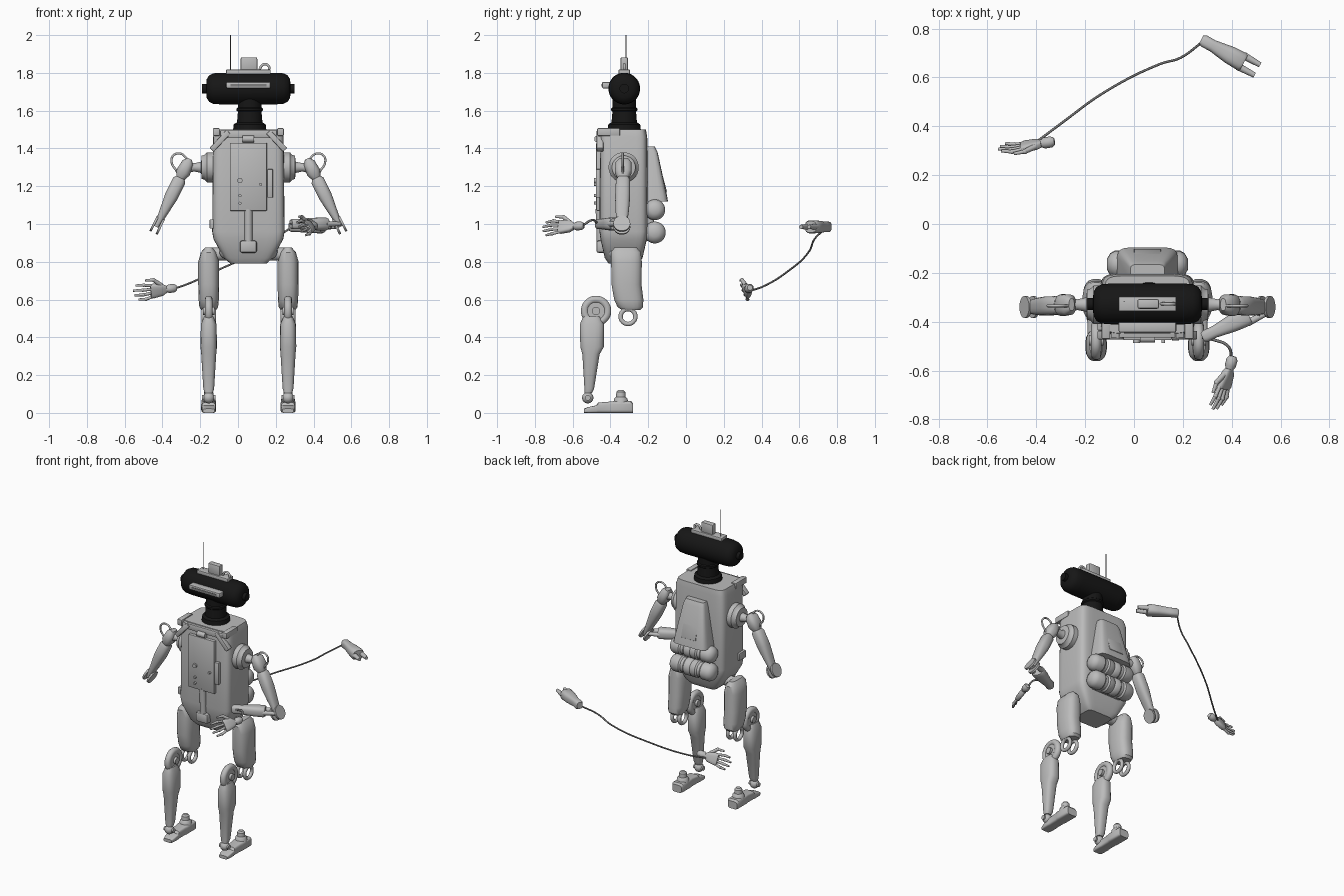
import bpy, bmesh, math
from mathutils import Vector, Matrix

cube = bpy.data.objects.get("Cube")
if cube:
    bpy.data.objects.remove(cube)

X, Y, Z = Vector((1, 0, 0)), Vector((0, 1, 0)), Vector((0, 0, 1))
CX = 0.055          # body mid-plane
SIDES = (("right", -1), ("left", 1))


def material(name, value):
    m = bpy.data.materials.new(name)
    m.use_nodes = True
    col = (value, value, value, 1)
    m.diffuse_color = col
    m.node_tree.nodes["Principled BSDF"].inputs["Base Color"].default_value = col
    return m


GREY = material("light grey", 0.5)
BLACK = material("black", 0.008)
WIRE = material("wire grey", 0.2)


def finish(name, bm, mat, bevel=0):
    if bevel:
        bmesh.ops.bevel(bm, geom=bm.edges[:], offset=bevel, segments=2, affect='EDGES', profile=0.5)
    bmesh.ops.recalc_face_normals(bm, faces=bm.faces[:])
    me = bpy.data.meshes.new(name)
    bm.to_mesh(me)
    bm.free()
    me.shade_smooth()
    me.set_sharp_from_angle(angle=math.radians(35))
    me.materials.append(mat)
    ob = bpy.data.objects.new(name, me)
    bpy.context.collection.objects.link(ob)
    return ob


def box(name, c, size, mat=GREY, bevel=0.004, rot=None):
    bm = bmesh.new()
    m = Matrix.Translation(c) @ (rot or Matrix()) @ Matrix.Diagonal((*size, 1))
    bmesh.ops.create_cube(bm, size=1, matrix=m)
    return finish(name, bm, mat, bevel)


def loft(name, rings, u=X, v=Y, mat=GREY, n=20, power=1.0):
    """Skin elliptic rings (centre, half width u, half width v); power < 1 squares them."""
    bm = bmesh.new()
    loops = []
    for c, a, b in rings:
        loop = []
        for i in range(n):
            t = math.tau * (i + 0.5) / n
            cu, sv = math.cos(t), math.sin(t)
            cu = math.copysign(abs(cu) ** power, cu)
            sv = math.copysign(abs(sv) ** power, sv)
            loop.append(bm.verts.new(Vector(c) + u * a * cu + v * b * sv))
        loops.append(loop)
    for p, q in zip(loops, loops[1:]):
        for i in range(n):
            bm.faces.new((p[i], p[(i + 1) % n], q[(i + 1) % n], q[i]))
    bm.faces.new(loops[0])
    bm.faces.new(loops[-1])
    return finish(name, bm, mat)


def lathe(name, p, q, profile, mat=GREY, n=24):
    """Turn (fraction along p-q, radius) pairs about the line p-q."""
    p, q = Vector(p), Vector(q)
    d = (q - p).normalized()
    u = d.orthogonal().normalized()
    return loft(name, [(p.lerp(q, t), r, r) for t, r in profile], u, d.cross(u), mat, n)


def rod(name, p, q, r, r2=None, mat=GREY, n=16):
    return lathe(name, p, q, [(0, r), (1, r2 or r)], mat, n)


def ball(name, c, r, mat=GREY):
    bm = bmesh.new()
    bmesh.ops.create_uvsphere(bm, u_segments=20, v_segments=12, radius=r, matrix=Matrix.Translation(c))
    return finish(name, bm, mat)


def tube(name, pts, r, mat=GREY, closed=False):
    cu = bpy.data.curves.new(name, 'CURVE')
    cu.dimensions = '3D'
    cu.bevel_depth, cu.bevel_resolution, cu.resolution_u = r, 3, 6
    cu.use_fill_caps = True
    sp = cu.splines.new('BEZIER')
    sp.bezier_points.add(len(pts) - 1)
    for bp, p in zip(sp.bezier_points, pts):
        bp.co = p
        bp.handle_left_type = bp.handle_right_type = 'AUTO'
    sp.use_cyclic_u = closed
    cu.materials.append(mat)
    ob = bpy.data.objects.new(name, cu)
    bpy.context.collection.objects.link(ob)


def ring(name, c, major, minor):
    pts = [Vector(c) + Vector((0, math.cos(k * math.tau / 8), math.sin(k * math.tau / 8))) * major for k in range(8)]
    tube(name, pts, minor, closed=True)


# Torso with tapered underside
loft("torso", [((CX, -0.33, 0.79), 0.095, 0.08), ((CX, -0.33, 0.82), 0.13, 0.10),
               ((CX, -0.33, 0.92), 0.185, 0.123), ((CX, -0.33, 0.96), 0.192, 0.128),
               ((CX, -0.33, 1.46), 0.187, 0.125), ((CX, -0.33, 1.50), 0.175, 0.118)], power=0.28, n=32)
box("chest_panel", (CX, -0.458, 1.25), (0.196, 0.035, 0.36))
box("panel_side_box", (0.17, -0.462, 1.215), (0.03, 0.03, 0.15))
box("collar_bar", (CX, -0.41, 1.475), (0.30, 0.11, 0.04))
box("hip_box", (CX, -0.45, 0.88), (0.09, 0.05, 0.065), bevel=0.012)
box("hip_side_box", (-0.135, -0.40, 1.0), (0.03, 0.07, 0.05))
rod("front_tube", (CX, -0.457, 1.08), (CX, -0.45, 0.87), 0.022)
rod("chest_latch", (CX - 0.03, -0.468, 1.45), (CX + 0.03, -0.468, 1.45), 0.018)
for i, (x, z) in enumerate(((0.01, 1.23), (0.01, 1.15), (0.12, 1.21), (0.01, 1.11))):
    rod(f"panel_knob_{i}", (x, -0.47, z), (x, -0.488, z), 0.014 if i == 0 else 0.008)
for side, s in SIDES:
    box(f"{side}_strap", (CX + s * 0.15, -0.455, 1.44), (0.13, 0.035, 0.03),
        rot=Matrix.Rotation(-s * math.radians(-47), 4, 'Y'))
    box(f"{side}_shoulder_bar", (CX + s * 0.17, -0.41, 1.487), (0.035, 0.12, 0.04))
    ball(f"{side}_hip_ball", (CX + s * 0.112, -0.38, 0.855), 0.042)
    rod(f"{side}_hip_axle", (CX + s * 0.08, -0.33, 0.84), (CX + s * 0.2, -0.33, 0.84), 0.035)

# Backpack with recessed slot and two stacked tanks
loft("backpack", [((CX, -0.185, 1.12), 0.125, 0.09), ((CX, -0.185, 1.15), 0.12, 0.085),
                  ((CX, -0.195, 1.38), 0.08, 0.045), ((CX, -0.20, 1.41), 0.07, 0.035)], power=0.35)
box("backpack_slot", (CX, -0.135, 1.265), (0.11, 0.018, 0.20), bevel=0.004,
    rot=Matrix.Rotation(math.radians(15), 4, 'X'))
for part, y, z, r in (("upper", -0.165, 1.075, 0.055), ("lower", -0.165, 0.955, 0.058)):
    prof = [(0, 0.4), (0.04, 0.8), (0.1, 1), (0.25, 1), (0.28, 0.86), (0.34, 0.86), (0.37, 1), (0.47, 1), (0.5, 0.88)]
    prof += [(1 - t, k) for t, k in reversed(prof[:-1])]
    lathe(f"{part}_tank", (CX - 0.165, y, z), (CX + 0.165, y, z), [(t, r * k) for t, k in prof])
box("tank_mount", (CX, -0.2, 1.01), (0.22, 0.06, 0.20))

# Neck and head
lathe("neck", (CX + 0.007, -0.327, 1.49), (CX + 0.007, -0.327, 1.68),
      [(0, 0.09), (0.2, 0.085), (0.25, 0.068), (0.55, 0.063), (0.58, 0.07), (0.64, 0.07), (0.67, 0.063), (1, 0.063)], BLACK)
lathe("head", (CX - 0.245, -0.327, 1.717), (CX + 0.245, -0.327, 1.717),
      [(0, 0.025), (0.045, 0.025), (0.05, 0.05), (0.075, 0.07), (0.12, 0.081), (0.2, 0.084), (0.8, 0.084),
       (0.88, 0.081), (0.925, 0.07), (0.95, 0.05), (0.955, 0.025), (1, 0.025)], BLACK, 32)
box("visor_bar", (CX, -0.42, 1.735), (0.236, 0.05, 0.034), bevel=0.008)
box("visor_slit", (CX, -0.4455, 1.735), (0.19, 0.004, 0.012), WIRE, 0)
box("head_plate", (CX, -0.327, 1.805), (0.235, 0.06, 0.025))
box("head_box", (0.058, -0.327, 1.845), (0.088, 0.04, 0.075), bevel=0.008)
tube("head_hook", [(0.11, -0.327, 1.81), (0.135, -0.327, 1.845), (0.163, -0.327, 1.835), (0.163, -0.327, 1.81)], 0.007)
rod("antenna", (-0.04, -0.317, 1.80), (-0.04, -0.317, 2.0), 0.0022, mat=WIRE, n=8)

# Arms
for side, s in SIDES:
    def at(d, y, z):
        return Vector((CX + s * d, y, z))
    lathe(f"{side}_shoulder", at(0.175, -0.33, 1.30), at(0.335, -0.33, 1.30),
          [(0, 0.08), (0.28, 0.08), (0.36, 0.066), (0.45, 0.062), (0.47, 0.03), (0.7, 0.022), (1, 0.035)])
    top, elbow = at(0.31, -0.33, 1.345), at(0.487, -0.34, 0.985)
    d = (elbow - top).normalized()
    u = d.cross(Y).normalized()
    loft(f"{side}_upper_arm", [(top.lerp(elbow, t), a, b) for t, a, b in (
        (0, 0.012, 0.025), (0.06, 0.032, 0.042), (0.2, 0.038, 0.045), (0.28, 0.025, 0.03), (0.32, 0.036, 0.038),
        (0.55, 0.036, 0.04), (0.75, 0.026, 0.036), (0.9, 0.018, 0.03), (1, 0.012, 0.025))], u, Y, power=0.75)
    for k in (-1, 1):
        c = elbow + u * k * 0.018 - d * 0.01
        rod(f"{side}_elbow_disc_{'a' if k < 0 else 'b'}", c - u * 0.006, c + u * 0.006, 0.045, n=24)
    tube(f"{side}_arm_cable", [at(x, -0.335, z) for x, z in (
        (0.32, 1.34), (0.36, 1.373), (0.40, 1.36), (0.405, 1.32), (0.38, 1.28), (0.365, 1.23))], 0.006)


def forearm(name, wrist, elbow):
    """Tapered forearm ending in an elbow fork."""
    p, q = Vector(wrist), Vector(elbow)
    d = (q - p).normalized()
    u = d.cross(Z).normalized()
    loft(name, [(p.lerp(q, t), a, b) for t, a, b in (
        (0, 0.018, 0.022), (0.05, 0.026, 0.028), (0.2, 0.025, 0.028), (0.5, 0.037, 0.033),
        (0.72, 0.04, 0.035), (0.76, 0.034, 0.03))], u, d.cross(u), power=0.7)
    for k in (-1, 1):
        rod(f"{name}_prong_{'a' if k < 0 else 'b'}", p.lerp(q, 0.7) + u * k * 0.025, q + u * k * 0.024, 0.016, 0.011)


def hand(name, wrist, direction, across):
    """Palm, four jointed fingers and a thumb on the 'across' side."""
    w, d = Vector(wrist), Vector(direction).normalized()
    a = Vector(across)
    a = (a - d * a.dot(d)).normalized()
    nrm = d.cross(a)
    lathe(f"{name}_wrist", w - d * 0.02, w + d * 0.05, [(0, 0.014), (0.2, 0.023), (0.6, 0.023), (0.8, 0.015), (1, 0.015)])
    loft(f"{name}_palm", [(w + d * t, hw, hn) for t, hw, hn in (
        (0.035, 0.018, 0.014), (0.055, 0.032, 0.018), (0.105, 0.04, 0.017), (0.12, 0.036, 0.013))], a, nrm, power=0.6)
    for i, reach in enumerate((0.075, 0.095, 0.10, 0.085)):
        k = i - 1.5
        base = w + d * 0.112 + a * k * 0.021
        mid = base + d * reach * 0.5 + a * k * 0.006
        tip = mid + d * reach * 0.5 + nrm * 0.012
        rod(f"{name}_finger_{i}_base", base, mid, 0.008)
        ball(f"{name}_finger_{i}_joint", mid, 0.0095)
        rod(f"{name}_finger_{i}_tip", mid, tip, 0.008, 0.006)
    p0, p1 = w + d * 0.06 + a * 0.025, w + d * 0.10 + a * 0.062
    rod(f"{name}_thumb_base", p0, p1, 0.012, 0.010)
    ball(f"{name}_thumb_joint", p1, 0.011)
    rod(f"{name}_thumb_tip", p1, p1 + d * 0.045 + a * 0.004, 0.009, 0.006)


# Attached left forearm and hand, loose right forearm and hand
forearm("left_forearm", (0.28, -0.465, 1.0), (0.53, -0.345, 1.0))
tube("left_wrist_wire", [(0.28, -0.465, 1.0), (0.33, -0.475, 1.01), (0.385, -0.50, 1.02), (0.40, -0.55, 0.99)], 0.006, WIRE)
hand("left_hand", (0.40, -0.56, 0.99), (-0.06, -0.20, -0.01), (-0.55, 0, 0.8))
forearm("right_forearm", (0.275, 0.755, 0.985), (0.505, 0.63, 0.985))
tube("right_wrist_wire", [(0.28, 0.745, 0.98), (0.19, 0.68, 0.92), (0.107, 0.655, 0.86),
                          (-0.12, 0.54, 0.75), (-0.30, 0.41, 0.67), (-0.40, 0.335, 0.645)], 0.005, WIRE)
hand("right_hand", (-0.345, 0.335, 0.66), (-0.21, -0.035, -0.03), (0, -0.35, 0.95))

# Legs
for side, s in SIDES:
    x = CX + s * 0.21
    loft(f"{side}_thigh", [((x, y, z), a, b) for y, z, a, b in (
        (-0.32, 0.875, 0.02, 0.06), (-0.318, 0.85, 0.042, 0.08), (-0.315, 0.80, 0.056, 0.082),
        (-0.315, 0.68, 0.056, 0.08), (-0.303, 0.60, 0.054, 0.078), (-0.295, 0.56, 0.05, 0.068),
        (-0.29, 0.545, 0.04, 0.05))], power=0.75)
    for k in (-1, 1):
        ring(f"{side}_knee_ring_{'a' if k < 0 else 'b'}", (x + k * 0.027, -0.307, 0.51), 0.039, 0.012)
    ring(f"{side}_shin_knee_rim", (x, -0.476, 0.54), 0.06, 0.021)
    rod(f"{side}_shin_knee_disc", (x - 0.014, -0.476, 0.54), (x + 0.014, -0.476, 0.54), 0.058, n=24)
    rod(f"{side}_shin_knee_hub", (x - 0.03, -0.476, 0.54), (x + 0.03, -0.476, 0.54), 0.022)
    loft(f"{side}_shin", [((x, y, z), a, b) for y, z, a, b in (
        (-0.50, 0.51, 0.025, 0.045), (-0.498, 0.47, 0.042, 0.064), (-0.497, 0.35, 0.044, 0.063),
        (-0.503, 0.31, 0.04, 0.046), (-0.512, 0.13, 0.029, 0.026), (-0.517, 0.105, 0.022, 0.02))], power=0.75)
    ball(f"{side}_ankle_ball", (x, -0.52, 0.08), 0.03)
    rod(f"{side}_ankle_pin", (x - 0.035, -0.52, 0.08), (x + 0.035, -0.52, 0.08), 0.015)
    # Foot: low toe, instep and raised heel
    loft(f"{side}_foot", [((x, y, h / 2), a, h / 2) for y, a, h in (
        (-0.54, 0.03, 0.022), (-0.52, 0.036, 0.03), (-0.475, 0.038, 0.04), (-0.465, 0.036, 0.055),
        (-0.40, 0.036, 0.06), (-0.385, 0.04, 0.062), (-0.29, 0.04, 0.062), (-0.28, 0.034, 0.05))], X, Z, power=0.4)
    lathe(f"{side}_heel_post", (x, -0.345, 0.05), (x, -0.345, 0.12), [(0, 0.04), (0.35, 0.036), (0.5, 0.026), (0.85, 0.024), (1, 0.015)])
